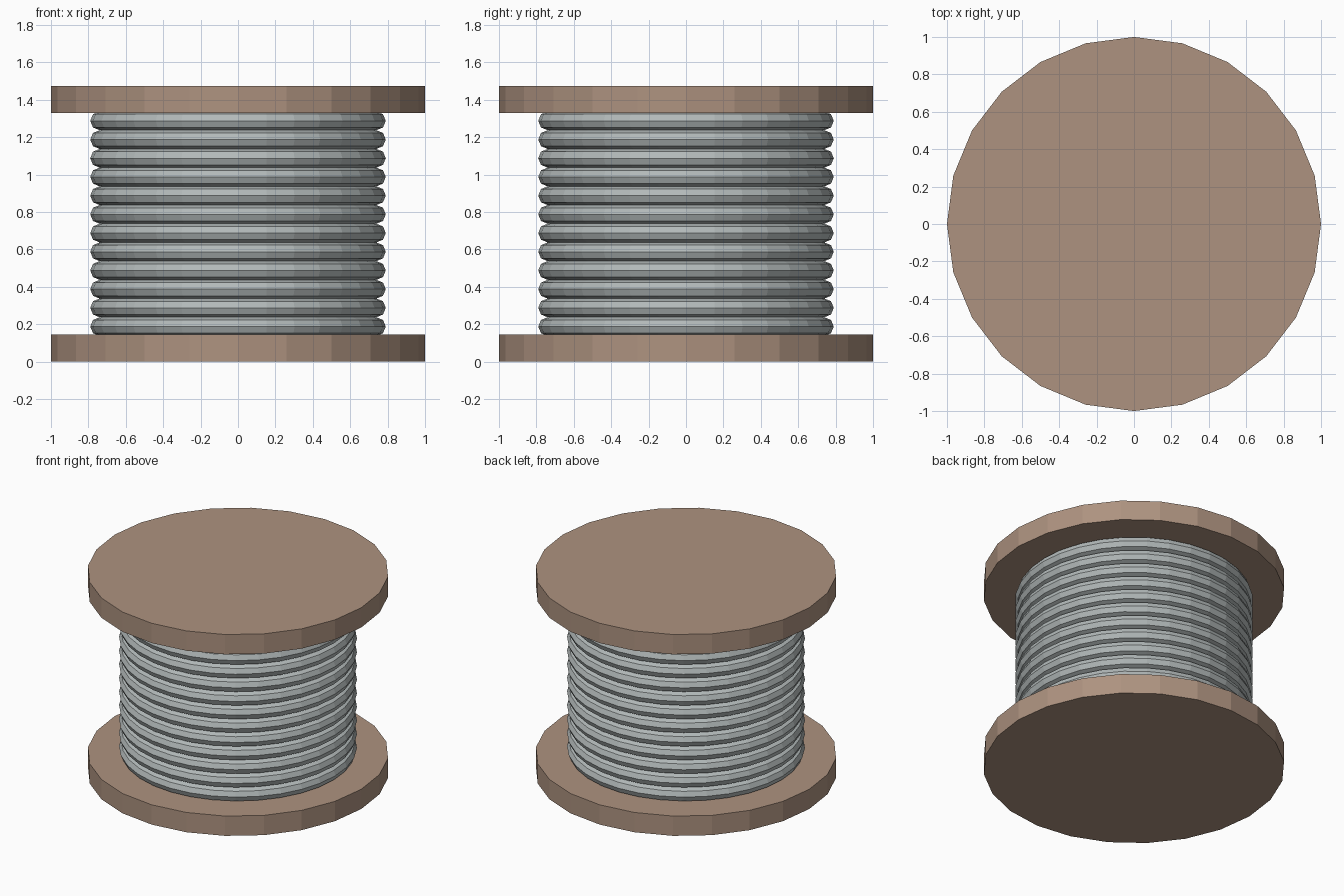
import bpy
from math import radians

cube = bpy.data.objects.get("Cube")
if cube:
    bpy.data.objects.remove(cube, do_unlink=True)

HEIGHT = 1.475
FLANGE = 0.145
TURNS = 12
PITCH = 0.1


def material(name, colour):
    mat = bpy.data.materials.new(name)
    mat.use_nodes = True
    mat.diffuse_color = colour
    bsdf = mat.node_tree.nodes["Principled BSDF"]
    bsdf.inputs["Base Color"].default_value = colour
    bsdf.inputs["Roughness"].default_value = 0.8
    return mat


wood = material("brown wood", (0.42, 0.29, 0.215, 1))
cable_grey = material("cable grey", (0.45, 0.49, 0.49, 1))


def finish(name, mat):
    obj = bpy.context.object
    obj.name = name
    obj.data.materials.append(mat)
    return obj


def disc(name, radius, bottom, top):
    bpy.ops.mesh.primitive_cylinder_add(vertices=24, radius=radius, depth=top - bottom,
                                        location=(0, 0, (bottom + top) / 2))
    return finish(name, wood)


# Wooden spool: two flanges joined by a core
disc("bottom_flange", 1, 0, FLANGE)
disc("top_flange", 1, HEIGHT - FLANGE, HEIGHT)
disc("core", 0.7, FLANGE, HEIGHT - FLANGE)

# Stacked cable turns, each with an eight-sided section
for i in range(TURNS):
    z = HEIGHT / 2 + (i - (TURNS - 1) / 2) * PITCH
    bpy.ops.mesh.primitive_torus_add(major_segments=32, minor_segments=8,
                                     major_radius=0.74, minor_radius=PITCH / 2,
                                     location=(0, 0, z))
    finish(f"cable_turn_{i + 1}", cable_grey)
